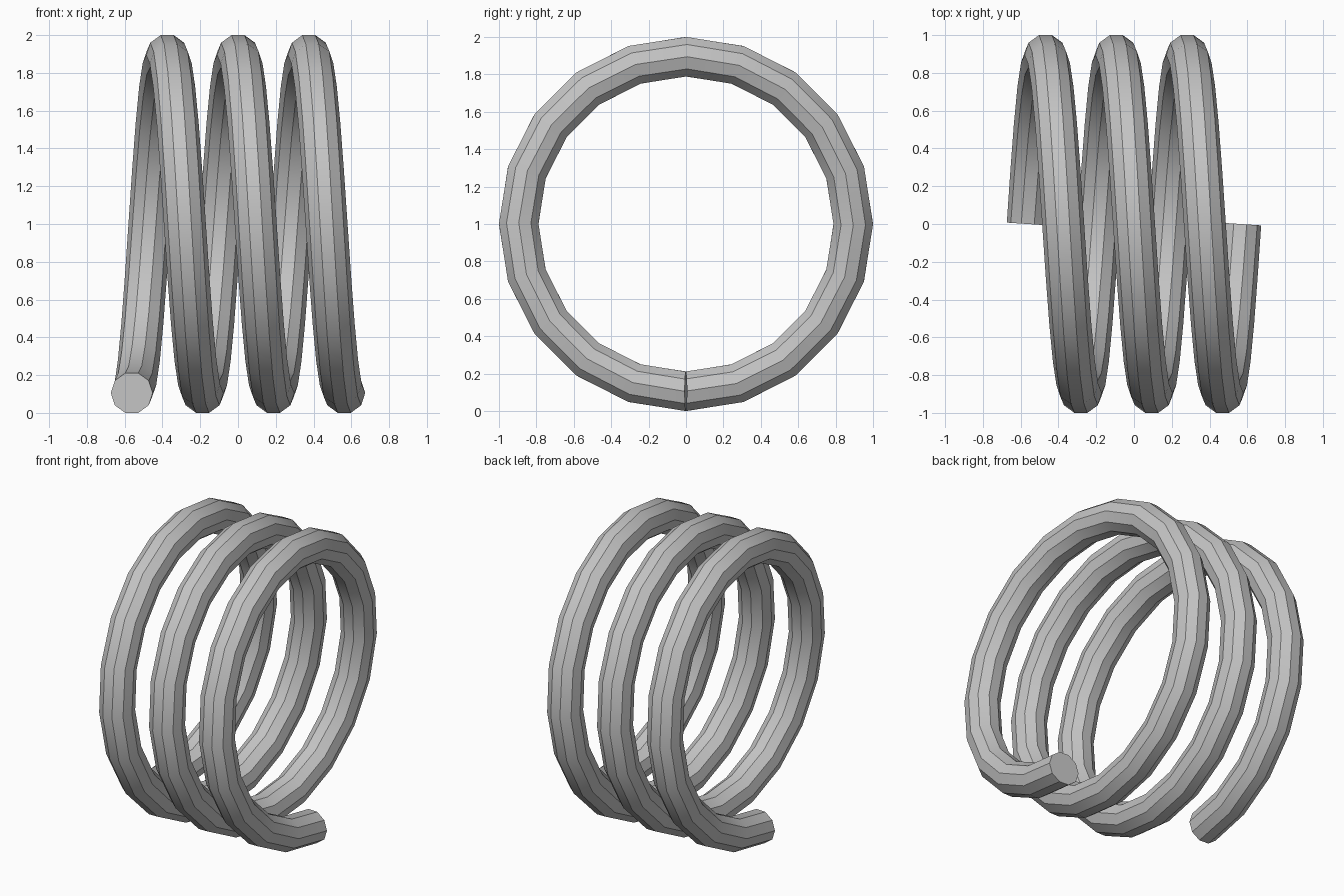
import bpy
import bmesh
import math
from mathutils import Vector

cube = bpy.data.objects.get("Cube")
if cube:
    bpy.data.objects.remove(cube, do_unlink=True)

TURNS = 3
STEPS = 20           # segments per turn
SIDES = 10           # sides of the wire
PITCH = 0.375
WIRE = 0.111
COIL = 1.0 - WIRE * math.cos(math.pi / SIDES)

# Plain grey metal
steel = bpy.data.materials.new("grey_steel")
steel.use_nodes = True
grey = (0.55, 0.55, 0.55, 1)
steel.diffuse_color = grey
steel.node_tree.nodes["Principled BSDF"].inputs["Base Color"].default_value = grey


def wire_ring(bm, step):
    """One cross-section of the wire, square to the helix."""
    a = math.tau * step / STEPS
    out = Vector((0, math.sin(a), -math.cos(a)))
    rise = PITCH / math.tau
    along = Vector((rise, COIL * math.cos(a), COIL * math.sin(a))).normalized()
    side = out.cross(along)
    centre = out * COIL + Vector((rise * a - PITCH * TURNS / 2, 0, 1))
    ring = []
    for i in range(SIDES):
        t = math.tau * i / SIDES
        ring.append(bm.verts.new(centre + WIRE * (side * math.cos(t) + out * math.sin(t))))
    return ring


# Coil spring: sweep the wire along the helix and cap both ends
bm = bmesh.new()
rings = [wire_ring(bm, s) for s in range(TURNS * STEPS + 1)]
for a, b in zip(rings, rings[1:]):
    for i in range(SIDES):
        j = (i + 1) % SIDES
        bm.faces.new((a[i], a[j], b[j], b[i]))
bm.faces.new(rings[0])
bm.faces.new(rings[-1])
bmesh.ops.recalc_face_normals(bm, faces=bm.faces)

mesh = bpy.data.meshes.new("coil_spring")
bm.to_mesh(mesh)
bm.free()
mesh.materials.append(steel)
spring = bpy.data.objects.new("coil_spring", mesh)
bpy.context.collection.objects.link(spring)

# Smooth along the wire, crisp between its sides
bpy.ops.object.select_all(action="DESELECT")
spring.select_set(True)
bpy.context.view_layer.objects.active = spring
bpy.ops.object.shade_smooth_by_angle(angle=math.radians(30))
